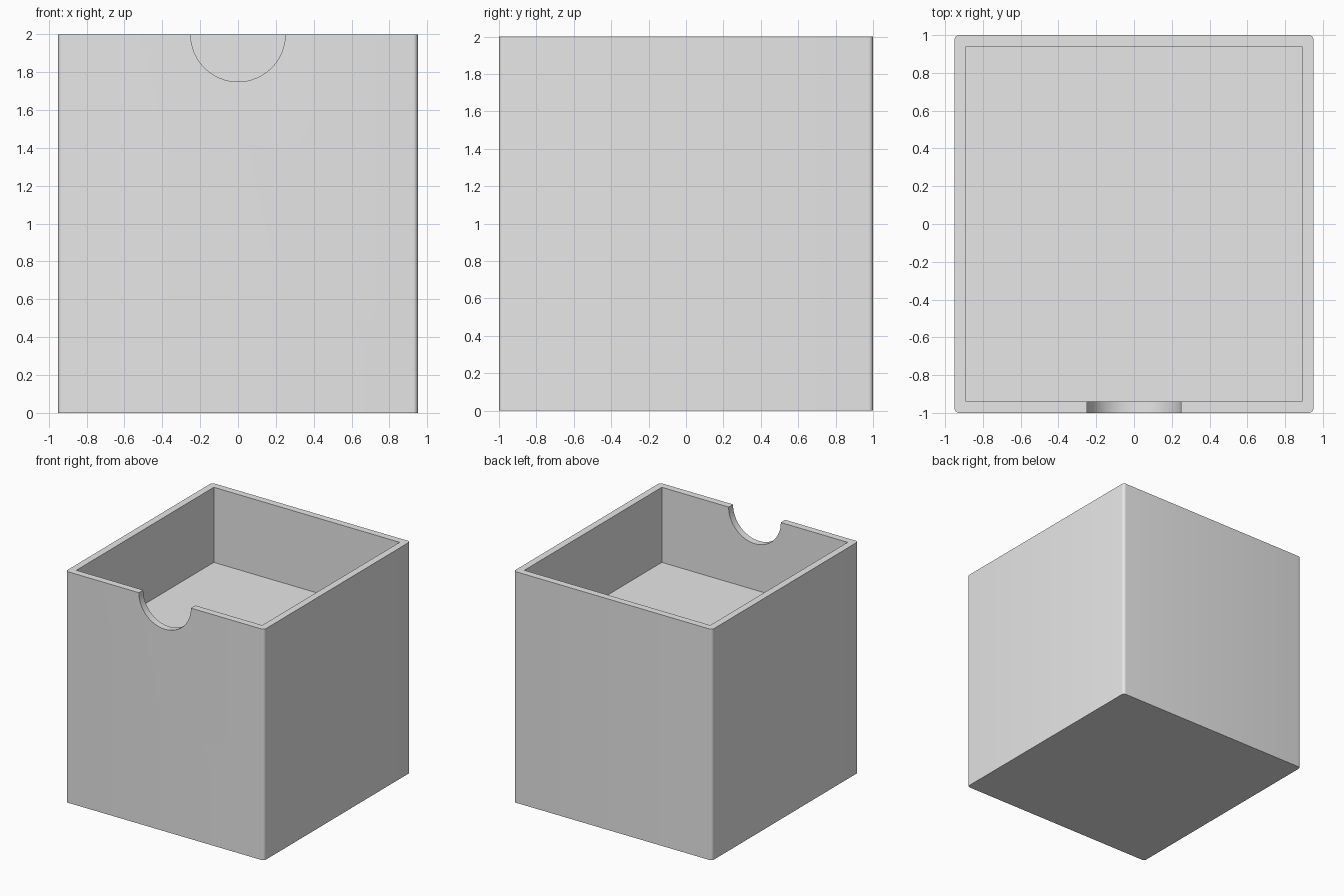
import bpy, bmesh, math
from mathutils import Matrix

cube = bpy.data.objects.get("Cube")
if cube:
    bpy.data.objects.remove(cube, do_unlink=True)

WIDTH, DEPTH, HEIGHT = 1.9, 2.0, 2.0
WALL, FLOOR_Z = 0.06, 1.35
CORNER, NOTCH_RADIUS = 0.025, 0.25

grey = bpy.data.materials.new("light_grey")
grey.use_nodes = True
colour = (0.8, 0.8, 0.8, 1)
grey.diffuse_color = colour
grey.node_tree.nodes["Principled BSDF"].inputs["Base Color"].default_value = colour


def add_object(name, bm):
    mesh = bpy.data.meshes.new(name)
    bm.to_mesh(mesh)
    bm.free()
    mesh.materials.append(grey)
    obj = bpy.data.objects.new(name, mesh)
    bpy.context.collection.objects.link(obj)
    return obj


def block(name, width, depth, bottom, top, corner=0):
    """Upright block, optionally with rounded vertical edges."""
    bm = bmesh.new()
    bmesh.ops.create_cube(bm, size=1, matrix=Matrix.Translation((0, 0, (bottom + top) / 2))
                          @ Matrix.Diagonal((width, depth, top - bottom, 1)))
    if corner:
        upright = [e for e in bm.edges if abs(e.verts[0].co.z - e.verts[1].co.z) > 0.1]
        bmesh.ops.bevel(bm, geom=upright, offset=corner, segments=6,
                        profile=0.5, affect='EDGES')
    return add_object(name, bm)


# Outer body with rounded upright corners
box = block("open_box", WIDTH, DEPTH, 0, HEIGHT, CORNER)

# Cutter for the shallow compartment
pocket = block("compartment_cutter", WIDTH - 2 * WALL, DEPTH - 2 * WALL, FLOOR_Z, HEIGHT + 0.2)

# Cutter for the half-round finger notch in the front wall
bm = bmesh.new()
bmesh.ops.create_cone(bm, cap_ends=True, segments=64, radius1=NOTCH_RADIUS,
                      radius2=NOTCH_RADIUS, depth=0.4,
                      matrix=Matrix.Translation((0, -DEPTH / 2, HEIGHT))
                      @ Matrix.Rotation(math.pi / 2, 4, 'X'))
notch = add_object("notch_cutter", bm)

# Carve the body, then discard the cutters
bpy.ops.object.select_all(action='DESELECT')
box.select_set(True)
bpy.context.view_layer.objects.active = box
for cutter in (pocket, notch):
    cutter.hide_render = True
    mod = box.modifiers.new(cutter.name, 'BOOLEAN')
    mod.operation = 'DIFFERENCE'
    mod.solver = 'EXACT'
    mod.object = cutter
    bpy.ops.object.modifier_apply(modifier=mod.name)
    bpy.data.objects.remove(cutter, do_unlink=True)

bpy.ops.object.shade_smooth_by_angle(angle=math.radians(30))
